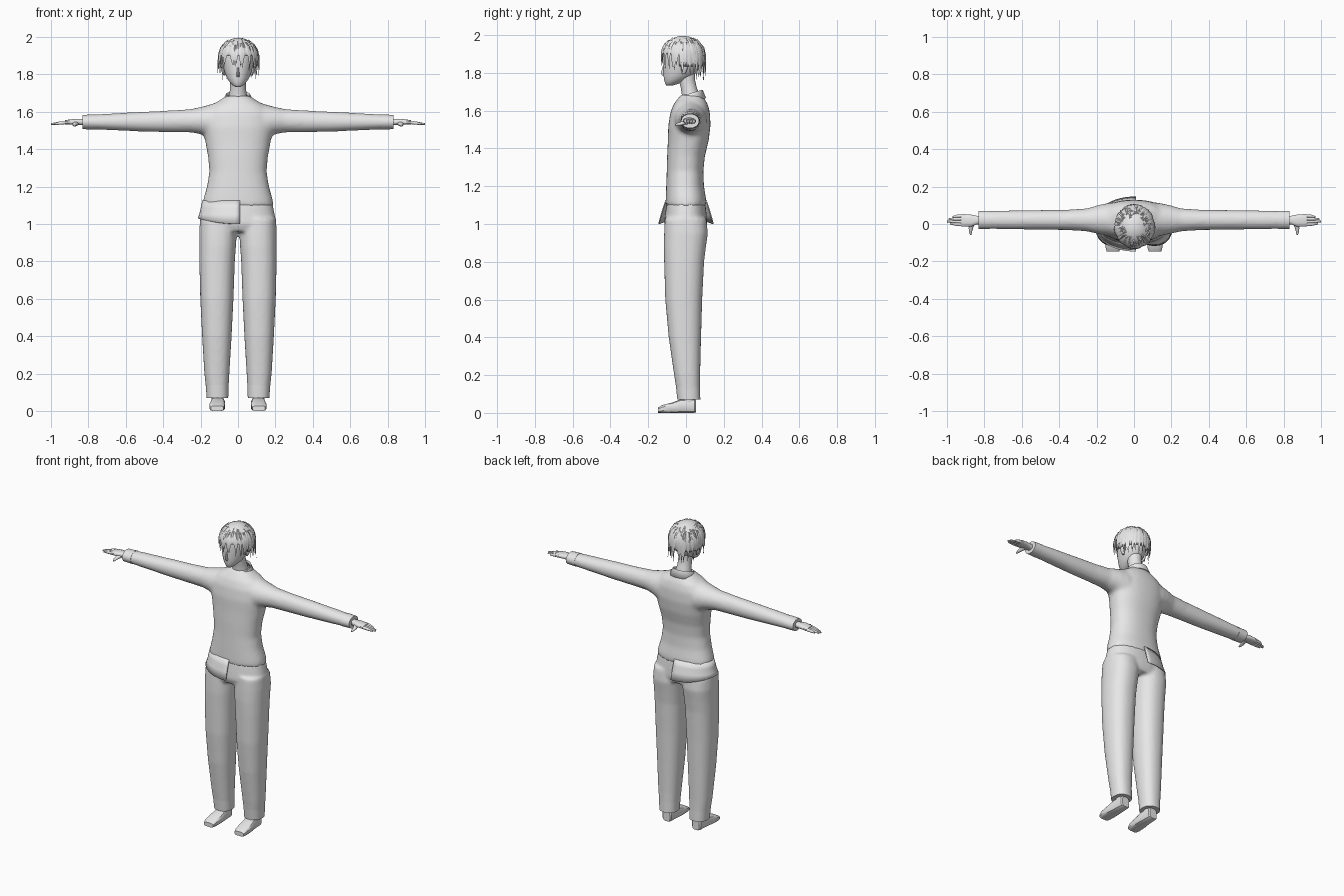
import bpy, bmesh, math, random
from mathutils import Vector

if "Cube" in bpy.data.objects:
    bpy.data.objects.remove(bpy.data.objects["Cube"])

random.seed(4)
grey = bpy.data.materials.new("plain grey")
grey.diffuse_color = (0.8, 0.8, 0.8, 1)
grey.use_nodes = True
grey.node_tree.nodes["Principled BSDF"].inputs["Base Color"].default_value = grey.diffuse_color


def finish(name, bm, angle=40):
    bmesh.ops.recalc_face_normals(bm, faces=bm.faces)
    me = bpy.data.meshes.new(name)
    bm.to_mesh(me)
    bm.free()
    me.materials.append(grey)
    me.shade_smooth()
    me.set_sharp_from_angle(angle=math.radians(angle))
    ob = bpy.data.objects.new(name, me)
    bpy.context.collection.objects.link(ob)
    return ob


def loft(bm, rings, axis="z", n=20, power=2.0):
    """Capped tube; ring = (position on axis, centre a, centre b, radius a, radius b)."""
    def curve(v):
        return math.copysign(abs(v) ** (2 / power), v)
    rows = []
    for t, a, b, ra, rb in rings:
        row = []
        for i in range(n):
            w = math.tau * (i + 0.5) / n
            p, q = a + ra * curve(math.cos(w)), b + rb * curve(math.sin(w))
            co = {"x": (t, p, q), "y": (p, t, q), "z": (p, q, t)}[axis]
            row.append(bm.verts.new(co))
        rows.append(row)
    for r0, r1 in zip(rows, rows[1:]):
        for i in range(n):
            j = (i + 1) % n
            bm.faces.new((r0[i], r0[j], r1[j], r1[i]))
    bm.faces.new(rows[0])
    bm.faces.new(rows[-1])


def tube(name, rings, axis="z", n=20, power=2.0, angle=40):
    bm = bmesh.new()
    loft(bm, rings, axis, n, power)
    return finish(name, bm, angle)


def fuse(ob, voxel, rounds):
    """Blend overlapping volumes into one smooth cloth surface."""
    m = ob.modifiers.new("fuse", "REMESH")
    m.mode = "VOXEL"
    m.voxel_size = voxel
    m.use_smooth_shade = True
    s = ob.modifiers.new("relax", "SMOOTH")
    s.factor = 0.5
    s.iterations = rounds


def strip(name, rows, thick):
    bm = bmesh.new()
    vs = [[bm.verts.new(p) for p in r] for r in rows]
    for r0, r1 in zip(vs, vs[1:]):
        for i in range(len(r0) - 1):
            bm.faces.new((r0[i], r0[i + 1], r1[i + 1], r1[i]))
    ob = finish(name, bm, 60)
    m = ob.modifiers.new("cloth", "SOLIDIFY")
    m.thickness = thick
    m.offset = 0
    return ob


# Shirt: torso and both sleeves
bm = bmesh.new()
loft(bm, [(1.09, 0, 0, .19, .107), (1.13, 0, 0, .186, .107), (1.2, 0, -.005, .166, .1),
          (1.28, 0, -.005, .153, .097), (1.36, 0, 0, .16, .1), (1.44, 0, .012, .175, .108),
          (1.52, 0, .018, .19, .112), (1.59, 0, .022, .185, .105), (1.635, 0, .025, .145, .09),
          (1.66, 0, .027, .1, .073), (1.685, 0, .03, .064, .056)], n=36, power=2.3)
for s in (-1, 1):
    loft(bm, [(s * .06, .022, 1.54, .09, .1), (s * .13, .024, 1.545, .09, .1),
              (s * .19, .024, 1.553, .078, .075), (s * .25, .022, 1.552, .062, .063),
              (s * .35, .022, 1.549, .055, .059), (s * .5, .022, 1.547, .053, .054),
              (s * .7, .022, 1.546, .05, .044), (s * .825, .022, 1.545, .047, .037)], "x", 24)
fuse(finish("shirt", bm), .011, 7)

# Trousers: hips and both legs
bm = bmesh.new()
loft(bm, [(.96, 0, 0, .17, .1), (1.0, 0, -.002, .2, .114), (1.05, 0, -.001, .197, .11),
          (1.115, 0, 0, .183, .102)], n=36, power=2.3)
for s in (-1, 1):
    loft(bm, [(1.03, s * .105, -.002, .098, .11), (.95, s * .107, 0, .101, .116),
              (.88, s * .109, -.006, .098, .112), (.8, s * .112, -.01, .095, .106),
              (.6, s * .113, -.012, .089, .098), (.4, s * .113, -.006, .079, .086),
              (.2, s * .113, .006, .067, .069), (.08, s * .11, .015, .057, .06)], n=28, power=2.3)
fuse(finish("trousers", bm), .01, 6)

for s in (-1, 1):
    side = "left" if s > 0 else "right"
    # Crisp cuffs and trouser hems
    tube(side + "_cuff", [(s * .77, .022, 1.5455, .049, .041), (s * .832, .022, 1.545, .048, .038)], "x", 24)
    tube(side + "_trouser_hem", [(.14, s * .1115, .0105, .061, .064), (.07, s * .11, .015, .058, .061)],
         n=28, power=2.3)
    # Shoe with a flat sole and a low blunt toe
    tube(side + "_shoe", [(.052, s * .108, .035, .026, .033), (.045, s * .108, .037, .033, .037),
                          (-.03, s * .108, .036, .038, .036), (-.07, s * .11, .028, .042, .028),
                          (-.125, s * .112, .021, .041, .021), (-.148, s * .112, .014, .034, .014)],
         "y", 12, 3.5, 35)
    tube(side + "_ankle", [(.03, s * .108, .012, .033, .036), (.12, s * .11, .015, .034, .038)], n=14)
    # Hand: palm, four fingers, thumb
    bm = bmesh.new()
    loft(bm, [(s * .79, .022, 1.544, .024, .02), (s * .84, .021, 1.546, .023, .017),
              (s * .875, .018, 1.547, .034, .016), (s * .925, .02, 1.543, .034, .012)], "x", 12, 2.5)
    for k, tip in enumerate((.985, 1.0, .993, .97)):
        y = -.005 + k * .0165
        loft(bm, [(s * .905, y, 1.545, .009, .011), (s * .95, y + (.02 - y) * .12, 1.54, .0085, .009),
                  (s * tip, y + (.02 - y) * .3, 1.534, .005, .005)], "x", 8)
    loft(bm, [(.01, s * .862, 1.54, .016, .014), (-.02, s * .872, 1.533, .013, .011),
              (-.042, s * .874, 1.528, .009, .008), (-.058, s * .873, 1.525, .004, .004)], "y", 8)
    finish(side + "_hand", bm, 50)

# Loose shirt tail hanging over one hip
rows = []
for z, f in ((1.125, 0), (1.085, .35), (1.05, .65), (0, 1)):
    row = []
    for i in range(25):
        w = math.radians(-87 - 186 * i / 24)
        zz = z or 1.03 - .03 * abs(math.sin(w)) ** 2
        row.append((math.cos(w) * (.188 + .025 * f), math.sin(w) * (.107 + .037 * f), zz))
    rows.append(row)
strip("shirt_tail", rows, .006)

# Folded collar, open at the front
rows = []
for inner, drop in ((0, .012), (.25, 0), (1, .042)):
    row = []
    for i in range(29):
        w = math.radians(-72 + 324 * i / 28)
        back = (math.sin(w) + 1) / 2
        tip = max(0, 1 - min(i, 28 - i) / 4) * (drop > .03)
        row.append((math.cos(w) * (.058 + .026 * inner) + tip * .022 * math.copysign(1, math.cos(w)),
                    .027 + math.sin(w) * (.056 + .02 * inner),
                    1.672 + .036 * back - drop - .012 * tip))
    rows.append(row)
strip("collar", rows, .006)

# Neck and head
tube("neck", [(1.62, 0, .032, .058, .054), (1.68, 0, .026, .05, .048), (1.72, 0, .015, .043, .043),
              (1.76, 0, .006, .042, .043), (1.82, 0, .0, .046, .05)])
tube("head", [(1.733, 0, -.088, .014, .016), (1.743, 0, -.074, .031, .036), (1.762, 0, -.058, .048, .058),
              (1.785, 0, -.04, .062, .079), (1.815, 0, -.028, .073, .092), (1.86, 0, -.02, .083, .101),
              (1.91, 0, -.015, .088, .104), (1.955, 0, -.015, .07, .085), (1.98, 0, -.015, .03, .04)],
     n=28, angle=80)
tube("nose", [(1.786, 0, -.118, .009, .008), (1.797, 0, -.121, .009, .014), (1.84, 0, -.118, .004, .004)], n=8)
for s in (-1, 1):
    tube("ear", [(1.795, s * .073, -.012, .006, .008), (1.815, s * .08, -.01, .009, .016),
                 (1.845, s * .084, -.008, .01, .019), (1.86, s * .083, -.008, .005, .01)], n=10)

# Hair cap, trimmed higher over the face
C, R = Vector((.003, -.015, 1.885)), Vector((.106, .117, .111))
bm = bmesh.new()
bmesh.ops.create_uvsphere(bm, u_segments=32, v_segments=20, radius=1)
for v in bm.verts:
    v.co = Vector([C[i] + R[i] * v.co[i] for i in range(3)])
bmesh.ops.delete(bm, geom=[v for v in bm.verts if v.co.z < (1.89 if v.co.y < -.05 else 1.82)],
                 context="VERTS")
cap = finish("hair_cap", bm, 80)
cap.modifiers.new("thickness", "SOLIDIFY").thickness = .008


def lock(bm, w, top, bottom, width, flare):
    """Tapered hair lock that follows the skull and hangs from its widest line."""
    rows = []
    lean = random.uniform(-.16, .16)
    for k in range(6):
        f = k / 5
        z = top + (bottom - top) * f
        h = max(0, (z - C.z) / R.z)
        r = math.sqrt(max(.02, 1 - h * h)) * 1.015 + flare * f * f
        a = w + lean * f
        out = Vector((math.cos(a), math.sin(a), .5 * h))
        p = Vector((C.x + R.x * r * math.cos(a), C.y + R.y * r * math.sin(a), z))
        side = Vector((-math.sin(a), math.cos(a), 0)) * width * (.55 + .45 * math.sin(math.pi * f)) * (1.02 - f ** 2)
        t = .006 * (1.05 - f)
        rows.append([bm.verts.new(q) for q in (p - side, p + out * t, p + side, p - out * t * 1.6)])
    for r0, r1 in zip(rows, rows[1:]):
        for i in range(4):
            j = (i + 1) % 4
            bm.faces.new((r0[i], r0[j], r1[j], r1[i]))
    bm.faces.new(rows[0])
    bm.faces.new(rows[-1])


# Locks: fringe, sides and longer nape
bm = bmesh.new()
for i in range(46):
    w = math.tau * i / 46 + random.uniform(-.05, .05)
    front, back = -math.sin(w), math.sin(w)
    if front > .55:
        low, flare = random.uniform(1.815, 1.86), -.04
    elif back > .6:
        low, flare = random.uniform(1.755, 1.80), random.uniform(-.12, .05)
    else:
        low, flare = random.uniform(1.785, 1.84), random.uniform(-.08, .06)
    lock(bm, w, random.uniform(1.955, 1.985), low, random.uniform(.011, .017), flare)
finish("hair_locks", bm, 45)
